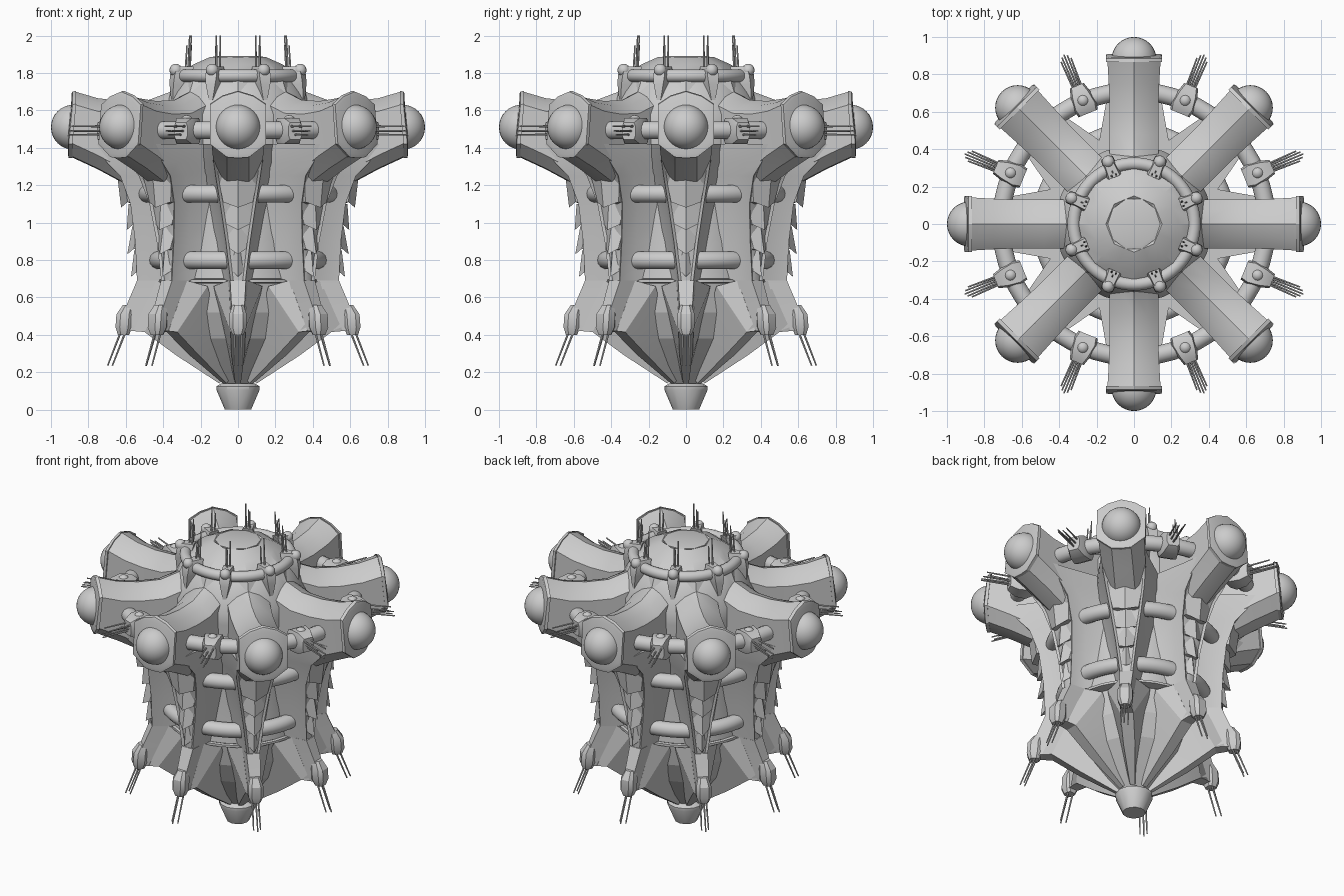
import bpy, bmesh, math
from mathutils import Vector, Matrix

if "Cube" in bpy.data.objects:
    bpy.data.objects.remove(bpy.data.objects["Cube"])

STEP = math.pi / 4


def finish(bm, name, count=1, offset=0.0, angle=30):
    """Turn a bmesh into an object, repeated around the z axis."""
    bmesh.ops.recalc_face_normals(bm, faces=bm.faces)
    me = bpy.data.meshes.new(name)
    bm.to_mesh(me)
    bm.free()
    for p in me.polygons:
        p.use_smooth = True
    me.set_sharp_from_angle(angle=math.radians(angle))
    for k in range(count):
        ob = bpy.data.objects.new(name if count == 1 else f"{name}_{k + 1}", me)
        ob.rotation_euler.z = k * STEP + offset
        bpy.context.collection.objects.link(ob)


def loft(bm, sections):
    """Skin a list of closed point loops and cap both ends."""
    rows = [[bm.verts.new(p) for p in s] for s in sections]
    n = len(rows[0])
    for a, b in zip(rows, rows[1:]):
        for i in range(n):
            j = (i + 1) % n
            bm.faces.new((a[i], a[j], b[j], b[i]))
    bm.faces.new(rows[0])
    bm.faces.new(rows[-1])


def mirrored(half):
    """Complete a half section across y = 0."""
    return half + [(x, -y, z) for x, y, z in reversed(half) if y > 1e-6]


def lathe(name, profile, n, ripple=1.0, angle=30):
    bm = bmesh.new()
    loops = []
    for r, z in profile:
        loops.append([(r * f * math.cos(a), r * f * math.sin(a), z)
                      for a, f in ((2 * math.pi * i / n, ripple if i % 2 else 1.0) for i in range(n))])
    loft(bm, loops)
    finish(bm, name, angle=angle)


def rod(bm, a, b, r1, r2, seg=8):
    a, b = Vector(a), Vector(b)
    d = b - a
    m = Matrix.Translation((a + b) / 2) @ d.to_track_quat('Z', 'Y').to_matrix().to_4x4()
    bmesh.ops.create_cone(bm, cap_ends=True, segments=seg, radius1=r1, radius2=r2, depth=d.length, matrix=m)


def ball(bm, c, r, seg=24):
    bmesh.ops.create_uvsphere(bm, u_segments=seg, v_segments=seg // 2, radius=r, matrix=Matrix.Translation(c))


def torus(name, major, minor, z):
    bpy.ops.mesh.primitive_torus_add(major_radius=major, minor_radius=minor, major_segments=64,
                                     minor_segments=14, location=(0, 0, z))
    ob = bpy.context.object
    ob.name = name
    bpy.ops.object.shade_smooth()


# Central body, crown and bottom nozzle
lathe("core_body", [(0.39, 0.68), (0.41, 0.70), (0.40, 0.8), (0.40, 1.15), (0.41, 1.3), (0.42, 1.5),
                    (0.42, 1.58), (0.36, 1.70), (0.30, 1.79), (0.22, 1.84), (0.14, 1.865)], 32)
lathe("crown_petals", [(0.38, 1.66), (0.33, 1.78), (0.24, 1.845), (0.15, 1.885), (0.13, 1.87)], 16, 0.93, 20)
lathe("crown_cap", [(0.14, 1.85), (0.14, 1.885), (0.12, 1.89)], 10)
lathe("waist_rim", [(0.40, 0.675), (0.425, 0.68), (0.425, 0.695), (0.40, 0.70)], 32)
lathe("lower_cone", [(0.06, 0.12), (0.11, 0.17), (0.30, 0.38), (0.37, 0.52), (0.40, 0.69)], 16, 0.92, 15)
lathe("bottom_nozzle", [(0.07, 0.0), (0.115, 0.105), (0.115, 0.125), (0.09, 0.14)], 12)

# Hoops around the body
for nm, R, r, z in (("crown_ring", 0.322, 0.034, 1.785), ("arm_ring", 0.71, 0.048, 1.495),
                    ("upper_hoop", 0.495, 0.048, 1.155), ("lower_hoop", 0.43, 0.048, 0.80)):
    torus(nm, R, r, z)


# Eight roofed arms
def arm_section(r, zt, w, zb, lean=0.0):
    return mirrored([(r, 0, zt), (r, w * 0.55, zt - 0.025), (r, w, zt - 0.07),
                     (r + lean, w, zb + 0.07), (r + lean, 0.06, zb), (r + lean, 0, zb - 0.005)])


bm = bmesh.new()
loft(bm, [arm_section(*s) for s in ((0.28, 1.75, 0.08, 1.10), (0.36, 1.70, 0.13, 1.12), (0.48, 1.655, 0.13, 1.16),
                                    (0.62, 1.65, 0.13, 1.22), (0.75, 1.665, 0.135, 1.29),
                                    (0.87, 1.70, 0.142, 1.355, 0.02))])
finish(bm, "arm", 8)

# Collar and ball at each arm end
bm = bmesh.new()
loft(bm, [arm_section(0.865, 1.705, 0.15, 1.35, 0.02), arm_section(0.885, 1.70, 0.15, 1.35, 0.02),
          arm_section(0.89, 1.69, 0.135, 1.37, 0.02)])
finish(bm, "arm_collar", 8)
bm = bmesh.new()
ball(bm, (0.88, 0, 1.51), 0.12, 32)
finish(bm, "arm_ball", 8)

# Tapering ribs below the arms
bm = bmesh.new()
ribs = []
for z, ro, w in ((1.42, 0.76, 0.135), (1.32, 0.70, 0.13), (1.25, 0.63, 0.12), (1.1, 0.575, 0.095),
                 (0.9, 0.55, 0.065), (0.69, 0.54, 0.04)):
    ribs.append(mirrored([(0.34, 0, z), (0.34, w + 0.07, z), (ro - 0.10, w + 0.012, z), (ro, w, z),
                          (ro - 0.01, w - 0.015, z), (ro, 0, z)]))
loft(bm, ribs)
finish(bm, "rib", 8)

# Overlapping pointed plates on each rib
bm = bmesh.new()
for z1, r1, w1, z0, r0, w0 in ((1.29, 0.65, 0.115, 1.08, 0.625, 0.08), (1.10, 0.585, 0.08, 0.96, 0.595, 0.06),
                               (0.98, 0.565, 0.062, 0.83, 0.592, 0.045), (0.85, 0.555, 0.045, 0.71, 0.572, 0.028)):
    loft(bm, [mirrored([(r, 0, z), (r - 0.035, w, z + d), (r - 0.10, w, z + d), (r - 0.1, 0, z)])
              for r, w, z, d in ((r1, w1, z1, 0), (r0, w0, z0, 0.03))])
finish(bm, "rib_plate", 8, angle=15)

# Lower legs with fins sweeping in to the nozzle
bm = bmesh.new()
loft(bm, [mirrored([(a, 0, za), (a, w, za), (b, w * 0.7, zb), (b, 0, zb)])
          for a, za, b, zb, w in ((0.36, 0.69, 0.54, 0.69, 0.06), (0.38, 0.55, 0.595, 0.56, 0.05),
                                  (0.42, 0.43, 0.63, 0.48, 0.045), (0.50, 0.42, 0.60, 0.42, 0.04))])
finish(bm, "lower_leg", 8)
bm = bmesh.new()
loft(bm, [mirrored([(a, 0, za), (a, wa, za), (b, wb, zb), (b, 0, zb)])
          for a, za, wa, b, zb, wb in ((0.05, 0.20, 0.02, 0.10, 0.14, 0.015), (0.24, 0.46, 0.09, 0.33, 0.29, 0.035),
                                       (0.36, 0.66, 0.13, 0.50, 0.415, 0.04), (0.44, 0.69, 0.05, 0.56, 0.42, 0.035))])
finish(bm, "keel_fin", 8, angle=15)

# Pods and needles at the leg ends
bm = bmesh.new()
loft(bm, [mirrored([(c - d, 0, z), (c - d, w * 0.6, z), (c - d * 0.5, w, z), (c + d * 0.5, w, z),
                    (c + d, w * 0.6, z), (c + d, 0, z)])
          for c, d, w, z in ((0.585, 0.03, 0.03, 0.56), (0.605, 0.045, 0.046, 0.51),
                             (0.61, 0.045, 0.046, 0.44), (0.612, 0.03, 0.03, 0.40))])
finish(bm, "leg_pod", 8)
bm = bmesh.new()
for r, t in ((0.625, 0.0), (0.60, 0.018), (0.60, -0.018)):
    rod(bm, (r, t, 0.42), (r + 0.072, t * 1.2, 0.235), 0.006, 0.004)
finish(bm, "leg_needle", 8)

# Clamps with needles on the crown ring
bm = bmesh.new()
loft(bm, [mirrored([(c - d, 0, z), (c - d, w, z), (c + d, w * 0.8, z), (c + d, 0, z)])
          for c, d, w, z in ((0.37, 0.012, 0.014, 1.655), (0.345, 0.04, 0.034, 1.74),
                             (0.33, 0.05, 0.042, 1.79), (0.315, 0.045, 0.03, 1.835))])
ball(bm, (0.36, 0, 1.815), 0.034, 16)
for r, t in ((0.285, 0.012), (0.285, -0.012), (0.305, 0.0)):
    rod(bm, (r, t, 1.80), (r - 0.01, t, 2.0 if t > 0 else 1.95), 0.006, 0.004)
finish(bm, "crown_clamp", 8, STEP / 2)

# Clamps with needles on the arm ring
bm = bmesh.new()
loft(bm, [mirrored([(r, 0, 1.49 + h), (r, w, 1.49 + h), (r, w + 0.01, 1.49 + h * 0.5),
                    (r, w + 0.01, 1.49 - h * 0.5), (r, w, 1.49 - h), (r, 0, 1.49 - h)])
          for r, w, h in ((0.64, 0.045, 0.05), (0.68, 0.055, 0.07), (0.75, 0.045, 0.07), (0.80, 0.03, 0.045))])
ball(bm, (0.715, 0, 1.54), 0.035, 16)
for t, z, l in ((0.022, 1.515, 0.95), (0.0, 1.47, 0.98), (-0.022, 1.515, 0.95), (0.012, 1.49, 0.97), (-0.012, 1.49, 0.97)):
    rod(bm, (0.77, t, z), (l, t * 1.3, z), 0.006, 0.004)
finish(bm, "arm_ring_clamp", 8, STEP / 2)
